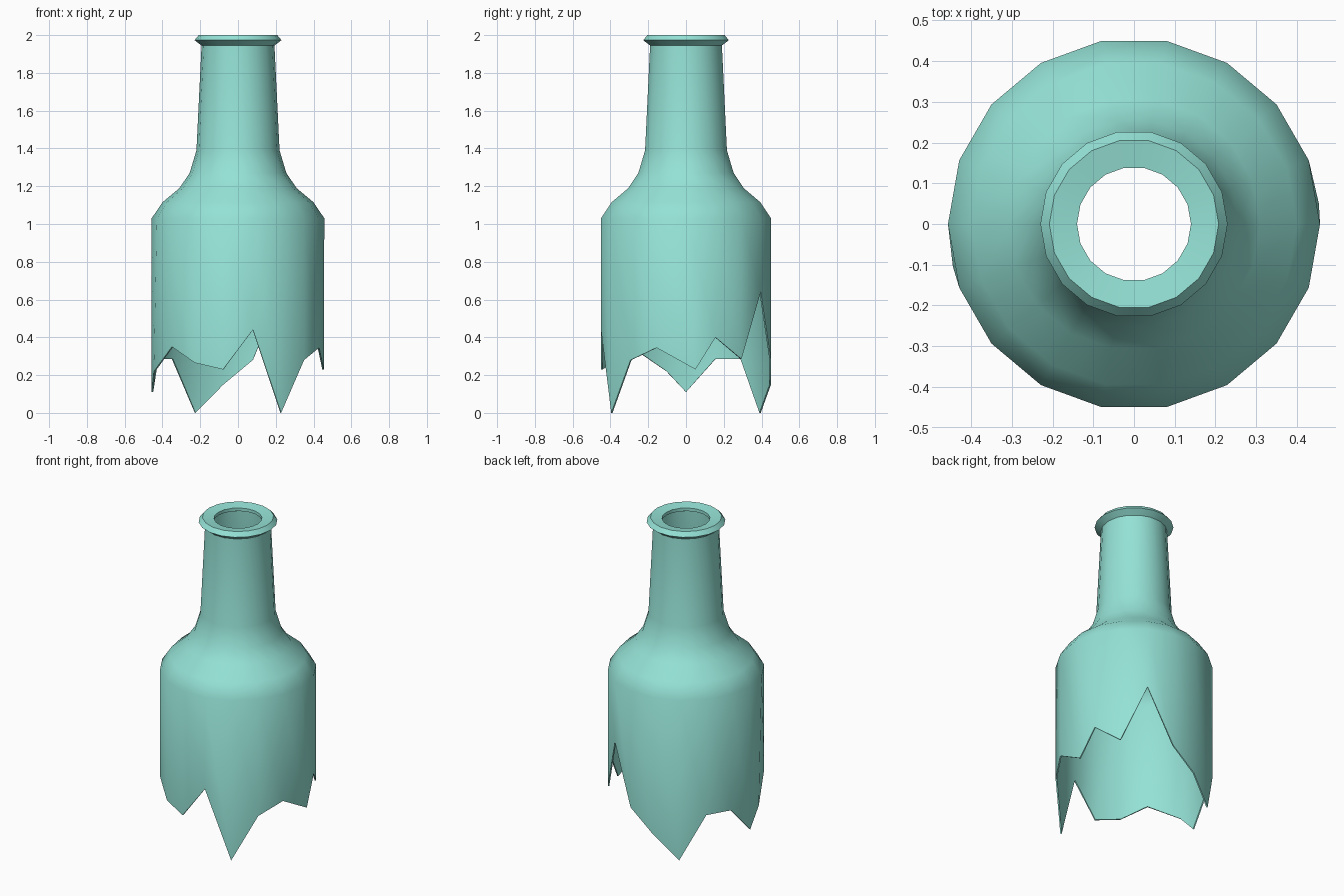
import bpy, bmesh
from math import sin, cos, radians

if "Cube" in bpy.data.objects:
    bpy.data.objects.remove(bpy.data.objects["Cube"])

SIDES = 18
STEP = 360 / SIDES

# Outer profile from the mouth down to the shoulder: (radius, height)
profile = [(0.14, 1.97), (0.14, 1.99), (0.208, 2.0), (0.23, 1.973), (0.193, 1.945),
           (0.22, 1.39), (0.256, 1.27), (0.31, 1.19), (0.40, 1.115), (0.457, 1.03)]
BODY_R = 0.457

# Height of the broken edge at each side, starting at +x, counter-clockwise
broken = [0.23, 0.40, 0.285, 0.64, 0.28, 0.15, 0.0, 0.285, 0.285,
          0.11, 0.22, 0.35, 0.265, 0.23, 0.44, 0.0, 0.28, 0.345]
# Two of the break points are slid sideways along the wall (degrees)
slide = {0: 6.3, 10: -6.9}

bm = bmesh.new()


def ring(points):
    """points: (radius, angle in degrees, height)"""
    return [bm.verts.new((r * cos(radians(a)), r * sin(radians(a)), z)) for r, a, z in points]


rings = [ring([(r, i * STEP, z) for i in range(SIDES)]) for r, z in profile]
rings.append(ring([(BODY_R, i * STEP + slide.get(i, 0), z) for i, z in enumerate(broken)]))

for upper, lower in zip(rings, rings[1:]):
    for i in range(SIDES):
        j = (i + 1) % SIDES
        bm.faces.new((upper[i], lower[i], lower[j], upper[j]))

mesh = bpy.data.meshes.new("broken_bottle")
bm.to_mesh(mesh)
bm.free()
bottle = bpy.data.objects.new("broken_bottle", mesh)
bpy.context.collection.objects.link(bottle)

# Thin glass wall, grown inwards
wall = bottle.modifiers.new("glass_wall", 'SOLIDIFY')
wall.thickness = 0.008
wall.offset = -1

bpy.context.view_layer.objects.active = bottle
bottle.select_set(True)
bpy.ops.object.modifier_apply(modifier=wall.name)
bpy.ops.object.shade_smooth_by_angle(angle=radians(35))

# Pale green glass
glass = bpy.data.materials.new("green_glass")
glass.diffuse_color = (0.30, 0.76, 0.67, 1)
glass.use_nodes = True
glass.node_tree.nodes["Principled BSDF"].inputs["Base Color"].default_value = glass.diffuse_color
bottle.data.materials.append(glass)
